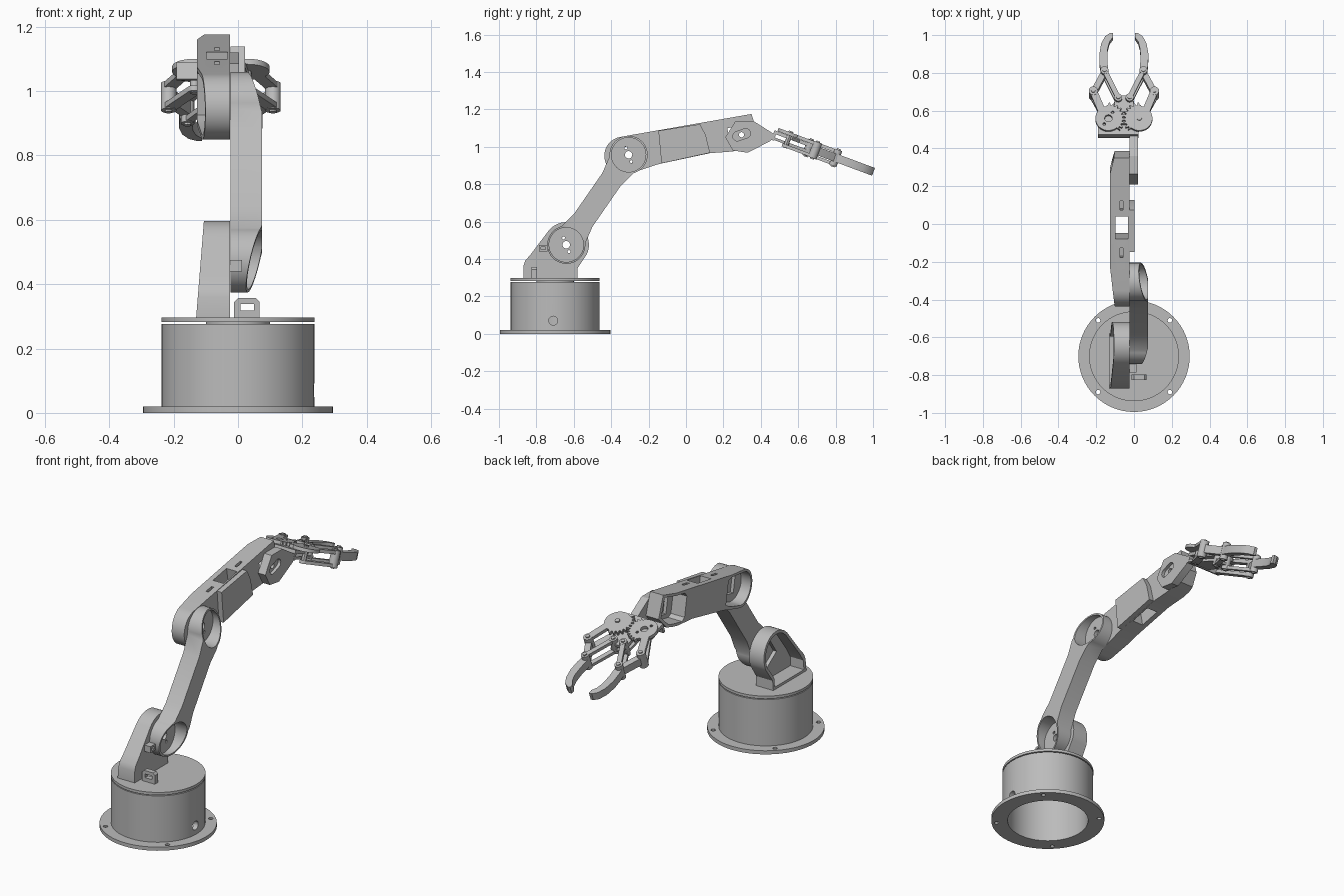
import bpy, bmesh
from math import sin, cos, pi, radians, atan2, hypot
from mathutils import Matrix, Vector

if "Cube" in bpy.data.objects:
    bpy.data.objects.remove(bpy.data.objects["Cube"], do_unlink=True)

grey = bpy.data.materials.new("plain grey")
grey.use_nodes = True
grey.diffuse_color = (0.5, 0.5, 0.5, 1)
grey.node_tree.nodes["Principled BSDF"].inputs["Base Color"].default_value = grey.diffuse_color
parts = []


def frame(a, b, c, origin):
    """Matrix whose local axes point along a, b and c."""
    m = Matrix((a, b, c)).transposed().to_4x4()
    m.translation = Vector(origin)
    return m


def slab(name, pts, lo, hi, m=Matrix(), keep=True):
    """Flat outline extruded along local z and placed by a matrix."""
    bm = bmesh.new()
    low = [bm.verts.new((x, y, lo)) for x, y in pts]
    high = [bm.verts.new((x, y, hi)) for x, y in pts]
    bm.faces.new(low)
    bm.faces.new(high)
    for i in range(len(pts)):
        j = (i + 1) % len(pts)
        bm.faces.new((low[i], low[j], high[j], high[i]))
    bm.transform(m)
    bmesh.ops.recalc_face_normals(bm, faces=bm.faces)
    mesh = bpy.data.meshes.new(name)
    bm.to_mesh(mesh)
    bm.free()
    mesh.materials.append(grey)
    ob = bpy.data.objects.new(name, mesh)
    bpy.context.collection.objects.link(ob)
    if keep:
        parts.append(ob)
    return ob


def combine(ob, pts, lo, hi, m=Matrix(), mode='DIFFERENCE'):
    """Cut an outline out of a part, or keep only what lies inside it."""
    cutter = slab("cutter", pts, lo, hi, m, keep=False)
    mod = ob.modifiers.new("cut", 'BOOLEAN')
    mod.operation, mod.object, mod.solver = mode, cutter, 'EXACT'
    bpy.context.view_layer.update()
    mesh = bpy.data.meshes.new_from_object(ob.evaluated_get(bpy.context.evaluated_depsgraph_get()))
    ob.modifiers.clear()
    ob.data = mesh
    bpy.data.objects.remove(cutter, do_unlink=True)


def arc(c, r, a0=0, a1=360, n=16):
    return [(c[0] + r * cos(radians(a0 + (a1 - a0) * i / n)),
             c[1] + r * sin(radians(a0 + (a1 - a0) * i / n))) for i in range(n + 1)]


def circle(c, r, n=32):
    return arc(c, r, n=n)[:-1]


def box(x0, x1, y0, y1):
    return [(x0, y0), (x1, y0), (x1, y1), (x0, y1)]


def capsule(p, q, r):
    t = atan2(q[1] - p[1], q[0] - p[0]) * 180 / pi
    return arc(p, r, t + 90, t + 270, 10) + arc(q, r, t - 90, t + 90, 10)


def horn_holes(ob, c, m, lo, hi):
    combine(ob, circle(c, 0.02, 16), lo, hi, m)
    for k in (-1, 1):
        combine(ob, circle((c[0] + 0.022 * k, c[1] + 0.033 * k), 0.008, 10), lo, hi, m)


# Frames: side profile (y, z), and the two arm segments
SIDE = frame((0, 1, 0), (0, 0, 1), (1, 0, 0), (0, 0, 0))
shoulder, elbow = (-0.64, 0.476), (-0.307, 0.957)


def arm_frames(origin, angle):
    along, up, x = (0, cos(angle), sin(angle)), (0, -sin(angle), cos(angle)), (1, 0, 0)
    o = (0, *origin)
    return frame(along, up, x, o), frame(along, x, up, o)


# Round base with flange, cable hole and hollow inside
hub = (0, -0.7)
flange = slab("base_flange", circle(hub, 0.295, 64), 0, 0.02)
combine(flange, circle(hub, 0.21, 64), -1, 1)
for sx in (-1, 1):
    for sy in (-1, 1):
        combine(flange, circle((0.19 * sx, -0.7 + 0.19 * sy), 0.012, 12), -1, 1)
body = slab("base_body", circle(hub, 0.237, 64), 0.02, 0.277)
combine(body, circle(hub, 0.21, 64), 0, 0.26)
combine(body, circle((-0.71, 0.07), 0.024, 20), 0.1, 0.4, SIDE)
slab("base_spindle", circle(hub, 0.1), 0.27, 0.285)
slab("turntable", circle(hub, 0.238, 64), 0.282, 0.297)

# Cable guide standing on the turntable
FRONT = frame((1, 0, 0), (0, 0, 1), (0, -1, 0), (0, 0, 0))
guide = slab("cable_guide", [(-0.012, 0.297), (0.067, 0.297), (0.067, 0.345), (0.056, 0.357),
                             (0, 0.357), (-0.012, 0.345)], 0.797, 0.825, FRONT)
combine(guide, box(0.007, 0.049, 0.318, 0.338), 0, 1, FRONT)

# Shoulder bracket: a hood with a servo pocket open on one side
outline = [(-0.87, 0.297), (-0.58, 0.297), (-0.58, 0.35)] + arc(shoulder, 0.121, -25, 140, 18) \
    + [(-0.83, 0.425), (-0.86, 0.39), (-0.87, 0.36)]
bracket = slab("shoulder_bracket", outline, -0.13, -0.025, SIDE)
for v in bracket.data.vertices:
    if v.co.x < -0.1:
        v.co.x += (v.co.z - 0.297) * 0.08
pocket = [(-0.85, 0.31), (-0.595, 0.31), (-0.595, 0.36)] + arc(shoulder, 0.105, -25, 140, 18) \
    + [(-0.82, 0.41), (-0.85, 0.36)]
combine(bracket, pocket, -0.2, -0.045, SIDE)
LOW, LOW_TOP = arm_frames(shoulder, atan2(elbow[1] - shoulder[1], elbow[0] - shoulder[0]))
combine(bracket, box(-0.085, 0.055, -0.05, 0.05), -0.2, 0, LOW)
clip = slab("cable_clip", box(-0.785, -0.74, 0.44, 0.475), -0.03, 0.012, SIDE)
combine(clip, box(-0.775, -0.75, 0.45, 0.465), -1, 1, SIDE)

# Upper arm: waisted bar, thinned at its ends, with a round recess at each joint
span = hypot(elbow[0] - shoulder[0], elbow[1] - shoulder[1])
arm = slab("upper_arm", arc((0, 0), 0.102, 50, 310, 28) + [(0.16, -0.06), (span - 0.16, -0.06)]
           + arc((span, 0), 0.102, -130, 130, 28) + [(span - 0.16, 0.06), (0.16, 0.06)],
           -0.023, 0.075, LOW)
combine(arm, [(-0.12, -0.1), (span + 0.12, -0.1), (span + 0.12, 0.02), (span - 0.08, 0.075),
              (0.08, 0.075), (-0.12, 0.02)], -1, 1, LOW_TOP, 'INTERSECT')
for s in (0, span):
    combine(arm, circle((s, 0), 0.092, 40), -0.003, 0.2, LOW)
    horn_holes(arm, (s, 0), LOW, -0.1, 0.1)

# Forearm: hollow case with servo pockets at both ends and a window in the middle
FORE, FORE_TOP = arm_frames(elbow, radians(10.4))
forearm = slab("forearm", arc((-0.028, 0), 0.102, 90, 270, 24)
               + [(0.06, -0.09), (0.15, -0.078), (0.43, -0.07), (0.55, -0.083), (0.64, -0.08),
                  (0.7, -0.03), (0.686, 0.096)], -0.127, -0.025, FORE)
combine(forearm, [(-0.14, 0), (-0.14, -0.1), (0.1, -0.127), (0.6, -0.127), (0.71, -0.1), (0.71, 0)],
        -1, 1, FORE_TOP, 'INTERSECT')
combine(forearm, arc((-0.028, 0), 0.088, 90, 270, 24) + [(0.08, -0.072), (0.13, -0.055),
        (0.13, 0.075), (0.1, 0.088)], -0.2, -0.043, FORE)
combine(forearm, [(0.5, -0.05), (0.52, -0.068), (0.63, -0.066), (0.684, -0.025), (0.674, 0.082),
                  (0.52, 0.082), (0.5, 0.062)], -0.2, -0.043, FORE)
combine(forearm, box(0.25, 0.37, -0.098, -0.033), -1, 1, FORE_TOP)
for s in (0.175, 0.43):
    combine(forearm, box(s - 0.025, s + 0.025, -0.073, -0.058), 0.05, 0.2, FORE_TOP)
for s in (0, 0.6):
    combine(forearm, box(s - 0.055, s + 0.05, -0.045, 0.045), -0.2, 0, FORE)
slab("forearm_side_panel", [(0.165, -0.077), (0.43, -0.068), (0.425, 0.03), (0.405, 0.092),
                            (0.18, 0.098)], -0.026, 0.003, FORE)

# Wrist bracket on the side of the forearm
wrist = slab("wrist_bracket", [(0.21, 1.05), (0.25, 0.98), (0.33, 0.968), (0.45, 1.03), (0.475, 1.065),
                               (0.36, 1.138), (0.265, 1.138)], -0.024, 0.021, SIDE)
combine(wrist, capsule((0.275, 1.056), (0.32, 1.072), 0.025), 0.004, 0.1, SIDE)
combine(wrist, circle((0.297, 1.064), 0.014, 14), -1, 1, SIDE)

# Gripper: everything lies in a plane tilted downward, mirrored about its own centre line
GRIP = Matrix.Translation((-0.0535, 0.545, 1.036)) @ Matrix.Rotation(radians(-20.4), 4, 'X')
layers = {"upper": (0.025, 0.043), "lower": (-0.043, -0.026)}

slab("gripper_base", [(-0.137, -0.085), (0.076, -0.085), (0.09, 0.02), (0.05, 0.06), (0.05, 0.135),
                      (-0.05, 0.135), (-0.05, 0.06), (-0.137, 0.02)], 0.006, 0.024, GRIP)
slab("gripper_back_wall", box(-0.137, 0.076, -0.085, -0.07), -0.03, 0.007, GRIP)
slab("gripper_lower_plate", [(-0.06, -0.085), (0.076, -0.085), (0.05, 0.135), (-0.05, 0.135)],
     -0.026, -0.012, GRIP)

for side, k in (("right", -1), ("left", 1)):
    gear_c, knuckle, pivot, joint = [(k * d, u) for d, u in
                                     ((0.082, 0), (0.162, 0.155), (0.03, 0.118), (0.103, 0.272))]
    # Gear toothed only on the side that meets its twin
    teeth = []
    for i in range(96):
        a = 2 * pi * (i + 0.5) / 96
        raised = (i // 2 + (k > 0)) % 2
        r = (0.088 if raised else 0.074) if cos(a) * -k > -0.1 and sin(a) > -0.75 else 0.069
        teeth.append((gear_c[0] + r * cos(a), r * sin(a)))
    gear = slab(side + "_gear", teeth, *layers["upper"], GRIP)
    if k < 0:
        horn_holes(gear, gear_c, GRIP, -0.1, 0.1)
    slab(side + "_gear_pin", circle(gear_c, 0.013, 12), -0.045, 0.024 if k < 0 else 0.05, GRIP)
    for layer, (lo, hi) in layers.items():
        root = (k * 0.12, 0.05) if layer == "upper" else gear_c
        slab(f"{side}_{layer}_drive_arm", capsule(root, knuckle, 0.02), lo, hi, GRIP)
        slab(f"{side}_{layer}_inner_link", capsule(pivot, joint, 0.013), lo, hi, GRIP)
    # Finger: link between the two joints, then a curved blade
    slab(side + "_finger_link", capsule(knuckle, joint, 0.016), -0.022, 0.022, GRIP)
    slab(side + "_finger", [(k * d, u) for d, u in
         ((0.082, 0.265), (0.12, 0.262), (0.128, 0.31), (0.13, 0.37), (0.12, 0.43), (0.1, 0.47),
          (0.075, 0.488), (0.058, 0.488), (0.058, 0.466), (0.076, 0.44), (0.086, 0.4), (0.088, 0.34))],
         -0.022, 0.022, GRIP)
    for n, (c, r) in {"knuckle": (knuckle, 0.024), "pivot": (pivot, 0.021), "joint": (joint, 0.021)}.items():
        slab(f"{side}_{n}_boss", circle(c, r, 20), -0.045, 0.045, GRIP)
        slab(f"{side}_{n}_pin", circle(c, 0.011, 12), -0.051, 0.051, GRIP)

# Smooth the round faces and keep the edges crisp
bpy.ops.object.select_all(action='DESELECT')
for ob in parts:
    ob.select_set(True)
bpy.context.view_layer.objects.active = parts[0]
bpy.ops.object.shade_smooth_by_angle(angle=radians(30))
